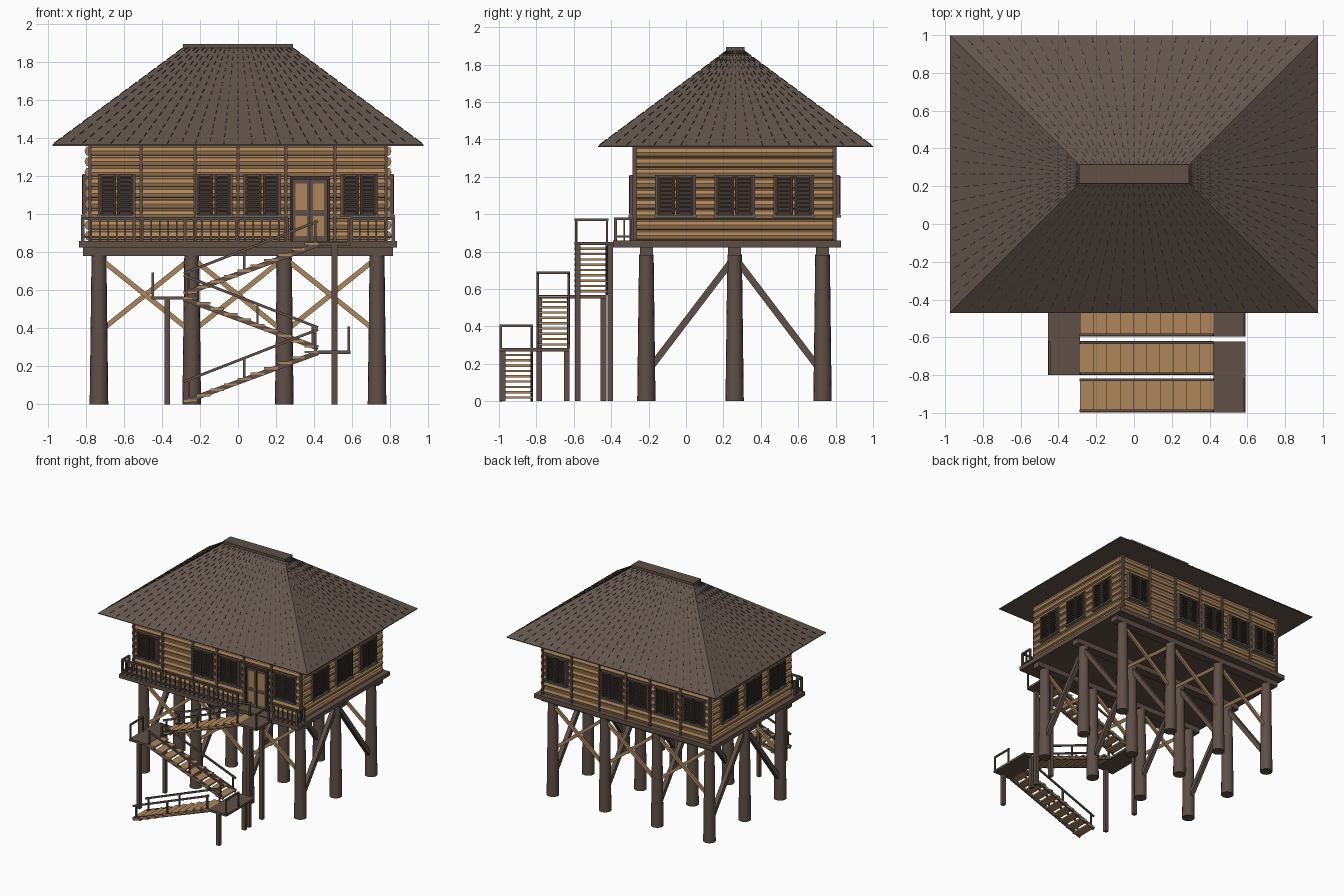
import bpy, bmesh
from math import radians
from mathutils import Vector, Matrix

cube = bpy.data.objects.get("Cube")
if cube:
    bpy.data.objects.remove(cube, do_unlink=True)


def material(name, rgb):
    m = bpy.data.materials.new(name)
    m.use_nodes = True
    m.diffuse_color = (*rgb, 1)
    m.node_tree.nodes["Principled BSDF"].inputs["Base Color"].default_value = (*rgb, 1)
    return m


TIMBER = material("dark timber", (0.115, 0.08, 0.063))
TAN = material("tan wood", (0.42, 0.24, 0.105))
ROOF = material("roof brown", (0.125, 0.09, 0.072))
SHUTTER = material("shutter brown", (0.05, 0.036, 0.028))
GREY = material("grey sill", (0.14, 0.14, 0.125))
SLATE = material("slate dash", (0.04, 0.036, 0.036))


class Part:
    """Collects simple solids into one mesh object."""

    def __init__(self, name, mat):
        self.name, self.mat, self.bm = name, mat, bmesh.new()

    def box(self, x0, x1, y0, y1, z0, z1, frame=Matrix()):
        place = Matrix.Translation(((x0 + x1) / 2, (y0 + y1) / 2, (z0 + z1) / 2))
        size = Matrix.Diagonal((x1 - x0, y1 - y0, z1 - z0, 1))
        bmesh.ops.create_cube(self.bm, size=1, matrix=frame @ place @ size)

    def beam(self, p, q, w, h):
        p, q = Vector(p), Vector(q)
        d = (q - p).normalized()
        side = d.cross(Vector((0, 0, 1)))
        side = side.normalized() if side.length > 0.001 else Vector((1, 0, 0))
        rot = Matrix((d, side, side.cross(d))).transposed().to_4x4()
        size = Matrix.Diagonal(((q - p).length, w, h, 1))
        bmesh.ops.create_cube(self.bm, size=1, matrix=Matrix.Translation((p + q) / 2) @ rot @ size)

    def rod(self, p, q, r0, r1, sides):
        p, q = Vector(p), Vector(q)
        rot = (q - p).to_track_quat('Z', 'Y').to_matrix().to_4x4()
        bmesh.ops.create_cone(self.bm, cap_ends=True, segments=sides, radius1=r0, radius2=r1,
                              depth=(q - p).length, matrix=Matrix.Translation((p + q) / 2) @ rot)

    def finish(self, smooth=False):
        bmesh.ops.recalc_face_normals(self.bm, faces=self.bm.faces)
        mesh = bpy.data.meshes.new(self.name)
        self.bm.to_mesh(mesh)
        self.bm.free()
        mesh.materials.append(self.mat)
        obj = bpy.data.objects.new(self.name, mesh)
        bpy.context.collection.objects.link(obj)
        if smooth:
            bpy.ops.object.select_all(action='DESELECT')
            obj.select_set(True)
            bpy.context.view_layer.objects.active = obj
            bpy.ops.object.shade_smooth_by_angle(angle=radians(40))


CY = 0.26                      # middle of the house in y
HX, HY = 0.78, 0.525           # half size of the house
FLOOR, EAVE = 0.858, 1.358
POST_X = (-0.73, -0.243, 0.243, 0.73)
POST_Y = (-0.212, 0.26, 0.73)

# Stilts, cross beams and braces
stilts = Part("stilts", TIMBER)
beams = Part("floor_beams", TIMBER)
struts = Part("side_braces", TIMBER)
crosses = Part("cross_braces", TAN)
for y in POST_Y:
    beams.box(-0.815, 0.815, y - 0.035, y + 0.035, 0.78, 0.825)
    for x in POST_X:
        stilts.rod((x, y, 0), (x, y, 0.785), 0.049, 0.039, 16)
for x in POST_X:
    for y in (POST_Y[0] + 0.03, POST_Y[2] - 0.03):
        struts.beam((x, CY, 0.77), (x, y, 0.19), 0.035, 0.035)
for y in (POST_Y[0], POST_Y[2]):
    for a, b in zip(POST_X, POST_X[1:]):
        crosses.beam((a, y - 0.01, 0.77), (b, y - 0.01, 0.38), 0.018, 0.026)
        crosses.beam((a, y + 0.01, 0.38), (b, y + 0.01, 0.77), 0.018, 0.026)
stilts.finish(smooth=True)
for part in (beams, struts, crosses):
    part.finish()

# Deck
deck = Part("deck", TIMBER)
deck.box(-0.835, 0.835, -0.39, 0.83, 0.823, FLOOR)
deck.finish()

# Walls with rounded boards
walls = Part("walls", TAN)
walls.box(-HX, HX, CY - HY, CY + HY, FLOOR, EAVE)
boards = Part("wall_boards", TAN)
ROWS = 9
pitch = (EAVE - FLOOR) / ROWS
for i in range(ROWS):
    z = FLOOR + pitch * (i + 0.5)
    for s in (-1, 1):
        x, y = s * (HX - 0.002), CY + s * (HY - 0.012)
        boards.rod((x, CY - HY, z), (x, CY + HY, z), pitch / 2, pitch / 2, 8)
        boards.rod((-HX, y, z), (HX, y, z), pitch / 2, pitch / 2, 8)
walls.finish()
boards.finish()

# Upright battens on the front and back
battens = Part("wall_battens", TIMBER)
for x in (-0.777, -0.508, -0.225, 0, 0.25, 0.508, 0.777):
    for y in (CY - HY - 0.008, CY + HY + 0.008):
        battens.box(x - 0.009, x + 0.009, y - 0.012, y + 0.012, FLOOR, EAVE)
battens.finish()

# Shuttered windows, built facing the front and turned to each wall
frames = Part("window_frames", TIMBER)
shutters = Part("window_shutters", SHUTTER)
sills = Part("window_sills", GREY)


def window(turn, along, wall, w):
    m = Matrix.Translation((0, CY, 0)) @ Matrix.Rotation(radians(turn), 4, 'Z') @ Matrix.Translation((along, -wall, 0))
    h, z0, z1 = w / 2, 0.995, 1.21
    for s in (-1, 1):
        frames.box(s * h - 0.006, s * h + 0.006, -0.036, 0, z0, z1, m)
        c = s * h / 2
        shutters.box(c - h / 2 + 0.004, c + h / 2 - 0.004, -0.028, 0, z0, z1, m)
        for side in (-1, 1):
            e = c + side * (h / 2 - 0.010)
            shutters.box(e - 0.007, e + 0.007, -0.04, -0.02, z0 + 0.005, z1 - 0.005, m)
        for k in range(9):
            z = z0 + 0.022 + k * 0.0215
            shutters.box(c - h / 2 + 0.012, c + h / 2 - 0.012, -0.037, -0.02, z - 0.005, z + 0.005, m)
    frames.box(-h, h, -0.036, 0, z1 - 0.012, z1, m)
    sills.box(-h - 0.01, h + 0.01, -0.043, 0, z0 - 0.012, z0, m)


for x in (-0.637, -0.127, 0.127, 0.637):
    window(0, x, HY, 0.185)
for x in (-0.637, -0.127, 0.127, 0.38, 0.637):
    window(180, x, HY, 0.185)
for y in (-0.316, 0, 0.316):
    window(90, y, HX, 0.205)
    window(-90, -y, HX, 0.205)
for part in (frames, shutters, sills):
    part.finish()

# Double door
door = Part("door", TIMBER)
panels = Part("door_panels", TAN)
trim = Part("door_frame", SHUTTER)
front = CY - HY
door.box(0.28, 0.475, front - 0.025, front, FLOOR, 1.19)
for x in (0.28, 0.475):
    trim.box(x - 0.008, x + 0.008, front - 0.038, front, FLOOR, 1.2)
trim.box(0.272, 0.483, front - 0.038, front, 1.182, 1.2)
trim.box(0.374, 0.381, front - 0.03, front, FLOOR, 1.185)
for x in (0.332, 0.423):
    for z0, z1 in ((0.885, 0.99), (1.02, 1.16)):
        panels.box(x - 0.029, x + 0.029, front - 0.03, front, z0, z1)
for part in (door, panels, trim):
    part.finish()

# Hipped roof with ridge cap
EX, EY, RX, RY, PEAK = 0.975, 0.735, 0.285, 0.045, 1.875
roof = Part("roof", ROOF)
for hx, hy, z in ((EX, EY, EAVE), (EX, EY, EAVE + 0.006), (RX, RY, PEAK)):
    for sx in (-1, 1):
        for sy in (-1, 1):
            roof.bm.verts.new((sx * hx, CY + 0.004 + sy * hy, z))
bmesh.ops.convex_hull(roof.bm, input=roof.bm.verts)
bmesh.ops.dissolve_limit(roof.bm, angle_limit=0.01, verts=roof.bm.verts, edges=roof.bm.edges)
roof.finish()
cap = Part("ridge_cap", TIMBER)
cap.box(-0.29, 0.29, CY - 0.046, CY + 0.054, 1.868, 1.893)
cap.finish()

# Rows of dashes fanning down every slope
dashes = Part("roof_dashes", SLATE)


def slope_dashes(low_a, low_b, high_a, high_b, columns, rows=14):
    def at(u, v):
        return low_a.lerp(low_b, u).lerp(high_a.lerp(high_b, u), v)
    for i in range(1, columns):
        for j in range(rows):
            v = (j + 0.2 + 0.3 * (i % 2)) / rows
            dashes.beam(at(i / columns, v), at(i / columns, v + 0.5 / rows), 0.005, 0.004)


def corners(sx, sy):
    y = CY + 0.004
    return Vector((sx * EX, y + sy * EY, EAVE + 0.006)), Vector((sx * RX, y + sy * RY, PEAK))


for a, b, n in (((-1, -1), (1, -1), 26), ((1, 1), (-1, 1), 26), ((1, -1), (1, 1), 20), ((-1, 1), (-1, -1), 20)):
    (la, ha), (lb, hb) = corners(*a), corners(*b)
    slope_dashes(la, lb, ha, hb, n)
dashes.finish()

# Deck railing, open at the stair head
rail = Part("deck_railing", TIMBER)


def railing(p, q, count):
    p, q = Vector(p), Vector(q)
    for z, h in ((FLOOR + 0.022, 0.01), (FLOOR + 0.118, 0.014)):
        up = Vector((0, 0, z))
        rail.beam(p + up, q + up, 0.014, h)
    for i in range(count + 1):
        c = p.lerp(q, i / count)
        r = 0.008 if i % 6 == 0 or i == count else 0.004
        rail.box(c.x - r, c.x + r, c.y - r, c.y + r, FLOOR, FLOOR + 0.12)


railing((-0.815, -0.377, 0), (0.26, -0.377, 0), 24)
railing((0.595, -0.377, 0), (0.815, -0.377, 0), 5)
for x in (-0.815, 0.815):
    railing((x, -0.377, 0), (x, -0.285, 0), 2)
rail.finish()

# Zigzag stairs: three flights with a landing above each
treads = Part("stair_treads", TAN)
stringers = Part("stair_stringers", TIMBER)
stair_rails = Part("stair_rails", TIMBER)
landings = Part("landings", TIMBER)
supports = Part("landing_supports", TIMBER)
LEFT, RIGHT, RISE, HALF, STEPS = -0.285, 0.42, 0.284, 0.09, 10
for k, y in enumerate((-0.907, -0.71, -0.505)):
    xa, xb = (LEFT, RIGHT) if k % 2 == 0 else (RIGHT, LEFT)
    z0, z1 = k * RISE, (k + 1) * RISE
    run = (xb - xa) / STEPS
    for i in range(STEPS):
        x, z = xa + run * (i + 0.5), z0 + RISE * (i + 0.7) / STEPS
        treads.box(x - 0.036, x + 0.036, y - HALF, y + HALF, z - 0.006, z + 0.006)
    for s in (-1, 1):
        e = y + s * (HALF - 0.008)
        stringers.beam((xa, e, z0 + 0.012), (xb, e, z1 - 0.012), 0.014, 0.026)
        stair_rails.beam((xa, e, z0 + 0.12), (xb, e, z1 + 0.11), 0.012, 0.014)
        for t in (0.04, 0.45, 0.98):
            x, z = xa + (xb - xa) * t, z0 + RISE * t
            stair_rails.box(x - 0.006, x + 0.006, e - 0.006, e + 0.006, z, z + 0.12)
    # landing platform, its legs and its end rail
    d = 1 if xb > xa else -1
    xe = xb + d * 0.17
    back = y + HALF + (0.195 if k < 2 else 0.025)
    landings.box(min(xb, xe), max(xb, xe), y - HALF, back, z1 - 0.018, z1)
    xm = xb + d * 0.087
    for yy in (y - HALF + 0.016, back - 0.016):
        supports.box(xm - 0.015, xm + 0.015, yy - 0.015, yy + 0.015, 0, z1 - 0.01)
    xr = xe - d * 0.008
    for e in (y - HALF + 0.007, y + HALF - 0.007):
        stair_rails.box(xr - 0.006, xr + 0.006, e - 0.006, e + 0.006, z1, z1 + 0.125)
    stair_rails.box(xr - 0.006, xr + 0.006, y - HALF, y + HALF, z1 + 0.112, z1 + 0.125)
for part in (treads, stringers, stair_rails, landings, supports):
    part.finish()
